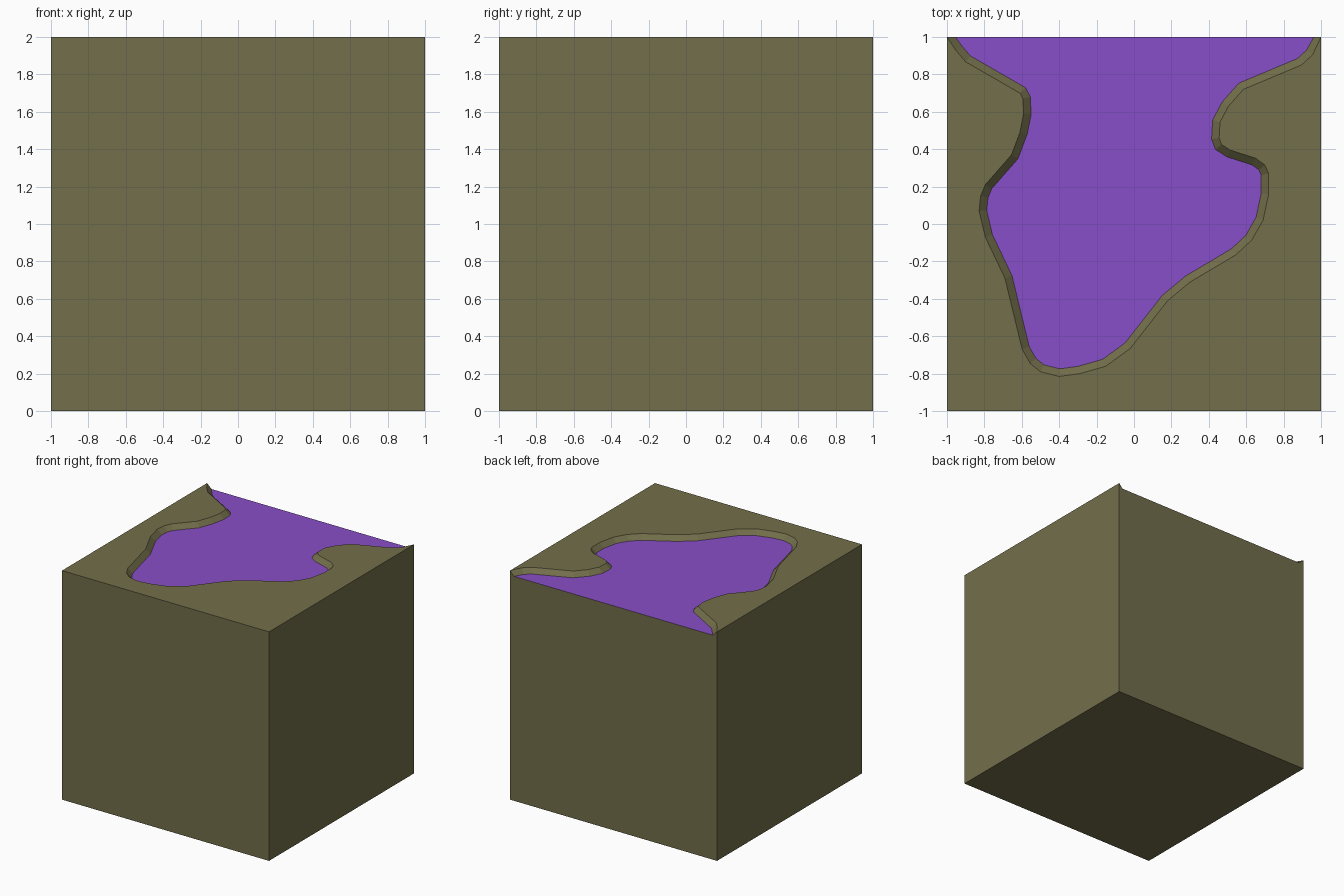
import bpy, bmesh
from mathutils import Vector

if "Cube" in bpy.data.objects:
    bpy.data.objects.remove(bpy.data.objects["Cube"])

DEPTH, BANK = 0.04, 0.04      # how far the pool is sunk, and the width of its sloped bank


def make_mat(name, rgb):
    m = bpy.data.materials.new(name)
    m.diffuse_color = (*rgb, 1)
    m.use_nodes = True
    m.node_tree.nodes["Principled BSDF"].inputs["Base Color"].default_value = m.diffuse_color
    return m


# Shoreline on the top face, from the back left corner round to the back right corner
RIM = [(-1, 1), (-.95, .925), (-.90, .867), (-.61, .70), (-.594, .67), (-.59, .59),
       (-.61, .49), (-.655, .37), (-.795, .21), (-.82, .15), (-.828, .07), (-.795, -.07),
       (-.69, -.29), (-.598, -.67), (-.555, -.745), (-.50, -.79), (-.40, -.815),
       (-.29, -.80), (-.15, -.76), (-.02, -.665), (.18, -.41), (.30, -.31), (.545, -.165),
       (.63, -.085), (.69, .02), (.72, .16), (.72, .27), (.70, .315), (.65, .352),
       (.515, .395), (.468, .425), (.455, .46), (.46, .545), (.505, .63), (.585, .72),
       (.895, .85), (.955, .905), (1, 1)]
rim = [Vector(p) for p in RIM]


def inset(points, d):
    """Shift an open path to its left by d, mitred at the bends."""
    dirs = [(b - a).normalized() for a, b in zip(points, points[1:])]
    normals = [Vector((-t.y, t.x)) for t in dirs]
    out = []
    for p, na, nb in zip(points, normals[:1] + normals, normals + normals[-1:]):
        n = (na + nb).normalized()
        out.append(p + n * (d / n.dot(nb)))
    return out


floor = inset(rim, BANK)
floor[0], floor[-1] = Vector((-.955, 1)), Vector((.962, 1))

bm = bmesh.new()
base = [bm.verts.new((x, y, 0)) for x, y in [(-1, 1), (-1, -1), (1, -1), (1, 1)]]
top = [bm.verts.new((*p, 2)) for p in rim]
pool = [bm.verts.new((*p, 2 - DEPTH)) for p in floor]
front_l, front_r = bm.verts.new((-1, -1, 2)), bm.verts.new((1, -1, 2))

# Block sides, underside and land
bm.faces.new(base[::-1])
bm.faces.new([base[0], base[1], front_l, top[0]])
bm.faces.new([base[1], base[2], front_r, front_l])
bm.faces.new([base[2], base[3], top[-1], front_r])
bm.faces.new([base[3], base[0], top[0], pool[0], pool[-1], top[-1]])
bm.faces.new([front_l, front_r] + top[::-1])

# Sloped bank and pool floor
for i in range(len(top) - 1):
    bm.faces.new([top[i], top[i + 1], pool[i + 1], pool[i]])
bm.faces.new(pool).material_index = 1
bmesh.ops.recalc_face_normals(bm, faces=bm.faces[:])

mesh = bpy.data.meshes.new("ground_block")
bm.to_mesh(mesh)
bm.free()
mesh.materials.append(make_mat("olive earth", (.168, .156, .069)))
mesh.materials.append(make_mat("purple pool", (.25, .077, .578)))
bpy.context.collection.objects.link(bpy.data.objects.new("ground_block", mesh))
